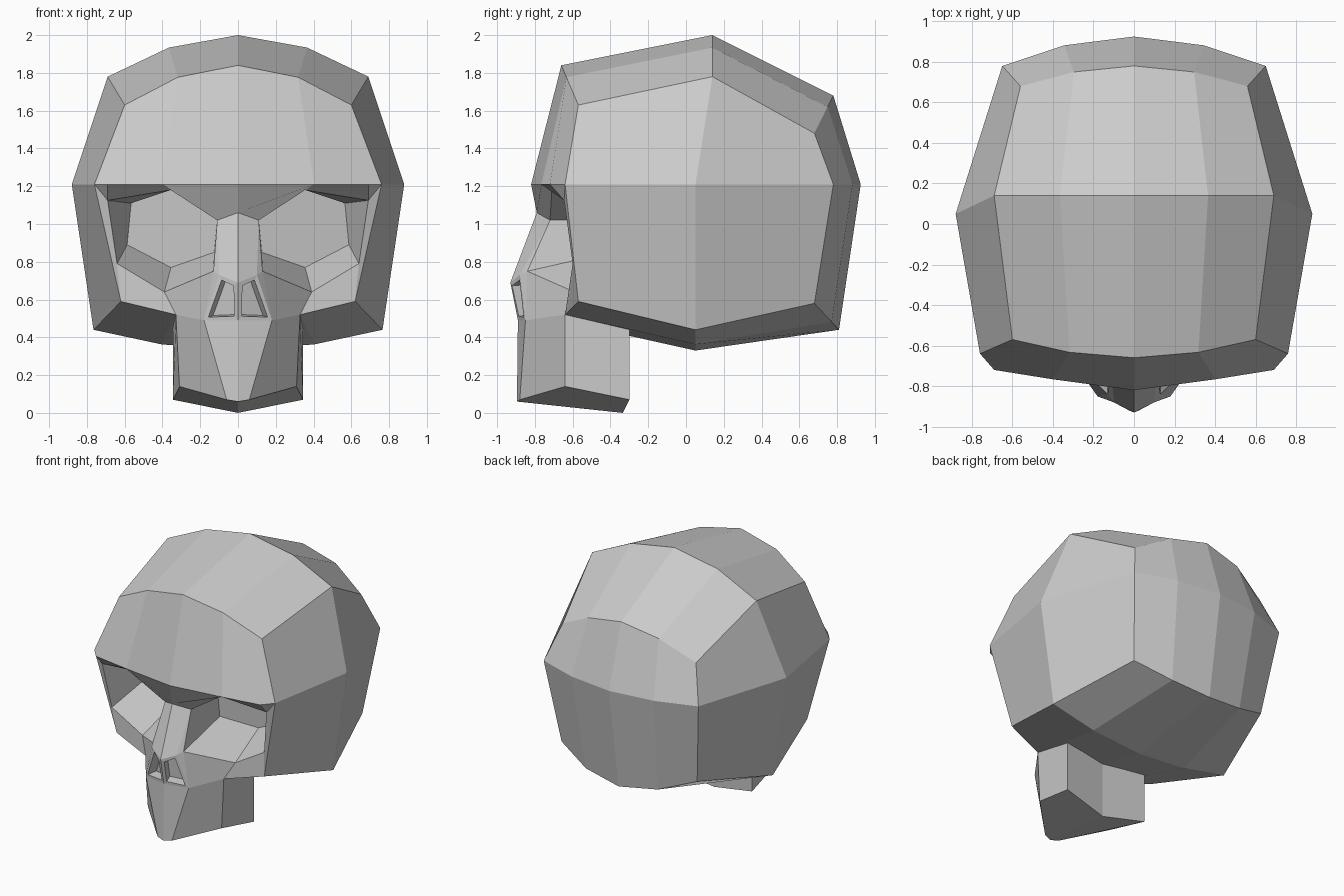
import bpy, bmesh
from mathutils import Vector

if "Cube" in bpy.data.objects:
    bpy.data.objects.remove(bpy.data.objects["Cube"])


def build(name, points, faces, front=None):
    """Make one half from named points, orient it, and mirror it over x = 0."""
    bm = bmesh.new()
    verts = {}
    made = []
    for face in faces:
        for key in face:
            if key not in verts:
                verts[key] = bm.verts.new(points[key])
        made.append(bm.faces.new([verts[key] for key in face]))
    bmesh.ops.recalc_face_normals(bm, faces=bm.faces[:])
    if front is not None:
        key_face = made[front]
        key_face.normal_update()
        if key_face.normal.y > 0:
            bmesh.ops.reverse_faces(bm, faces=bm.faces[:])
        # Nostril: a rim, then a sunken pocket
        if name == "face":
            bmesh.ops.inset_individual(bm, faces=[key_face], thickness=0.03)
            bmesh.ops.inset_individual(bm, faces=[key_face], thickness=0.004, depth=-0.07)
    mesh = bpy.data.meshes.new(name)
    bm.to_mesh(mesh)
    bm.free()
    obj = bpy.data.objects.new(name, mesh)
    bpy.context.collection.objects.link(obj)
    mirror = obj.modifiers.new("mirror", 'MIRROR')
    mirror.use_clip = True
    mirror.merge_threshold = 0.0005
    return obj


# Cranium: rows running round the head, each from the centre line to the side edge
rows = [
    ((0, -0.82, 1.21), (0.76, -0.64, 1.21)),   # brow
    ((0, -0.66, 1.84), (0.60, -0.57, 1.63)),   # top of forehead
    ((0, 0.14, 2.00), (0.69, 0.14, 1.78)),     # crown
    ((0, 0.78, 1.68), (0.56, 0.68, 1.48)),     # upper back
    ((0, 0.925, 1.21), (0.65, 0.78, 1.21)),    # back
    ((0, 0.81, 0.44), (0.57, 0.68, 0.58)),     # lower back
    ((0, 0.05, 0.33), (0.765, 0.05, 0.44)),    # underside
    ((0, -0.67, 0.49), (0.62, -0.57, 0.59)),   # below the cheeks
]
P = {}
for i, (c, e) in enumerate(rows):
    c, e = Vector(c), Vector(e)
    mid = c.lerp(e, 0.3)
    mid.x = e.x * 0.53
    P["c", i], P["m", i], P["e", i] = c, mid, e
P["side"] = Vector((0.88, 0.05, 1.21))
P["brow"] = Vector((0.69, -0.72, 1.21))

skull = []
for i in range(7):
    skull.append([("c", i), ("m", i), ("m", i + 1), ("c", i + 1)])
    outer = [("m", i), ("e", i), ("e", i + 1), ("m", i + 1)]
    if i == 0:
        outer.insert(1, "brow")
    skull.append(outer)
for a, b, c in ((0, 1, 2), (2, 3, 4), (4, 5, 6), (6, 7, 0)):
    skull.append([("e", a), ("e", b), ("e", c), "side"])
build("cranium", P, skull, front=0)

# Face points: eye socket rim and back, nose, muzzle
rim = [(0.11, -0.72, 1.02), (0.355, -0.71, 1.18), (0.69, -0.645, 1.125),
       (0.64, -0.60, 0.79), (0.39, -0.59, 0.64), (0.13, -0.84, 0.75)]
back = [(0.11, -0.40, 1.02), (0.355, -0.30, 1.18), (0.566, -0.33, 1.11),
        (0.587, -0.31, 0.89), (0.355, -0.26, 0.77), (0.127, -0.40, 0.85)]
for i in range(6):
    P["r", i], P["b", i] = rim[i], back[i]
P.update({
    "bridge": (0, -0.79, 1.06), "tip": (0, -0.93, 0.69), "wing": (0.10, -0.88, 0.73),
    "lip": (0, -0.89, 0.49), "muzzle": (0.18, -0.85, 0.49),
})
face = [
    ["lip", "muzzle", "wing", "tip"],                              # nostril plate
    ["bridge", ("r", 0), "wing", "tip"],                           # nose
    [("r", 0), ("r", 5), "wing"],
    ["wing", ("r", 5), "muzzle"],
    [("c", 0), ("m", 0), ("r", 1), ("r", 0), "bridge"],            # between the brows
    [("m", 0), "brow", ("r", 2), ("r", 1)],                        # under the brow
    ["brow", ("e", 0), ("r", 2)],
    [("e", 0), ("e", 7), ("r", 3), ("r", 2)],                      # cheek
    [("r", 3), ("e", 7), ("m", 7), ("r", 4)],
    [("r", 5), ("r", 4), ("m", 7), "muzzle"],
    [("b", i) for i in range(6)],                                  # socket
]
face += [[("r", i), ("r", (i + 1) % 6), ("b", (i + 1) % 6), ("b", i)] for i in range(6)]
build("face", P, face, front=0)

# Jaw block
P.update({
    "chin": (0, -0.895, 0.06), "chin_side": (0.06, -0.88, 0.07),
    "corner": (0.31, -0.64, 0.14), "heel": (0.345, -0.30, 0.07),
    "heel_top": (0.345, -0.30, 0.48), "keel": (0, -0.335, 0.0),
    "keel_top": (0, -0.335, 0.48),
})
jaw = [
    ["lip", "muzzle", "chin_side", "chin"],
    ["muzzle", ("m", 7), "corner", "chin_side"],
    [("m", 7), "heel_top", "heel", "corner"],
    ["heel_top", "keel_top", "keel", "heel"],
    ["chin", "chin_side", "corner", "heel", "keel"],
]
build("jaw", P, jaw, front=0)
